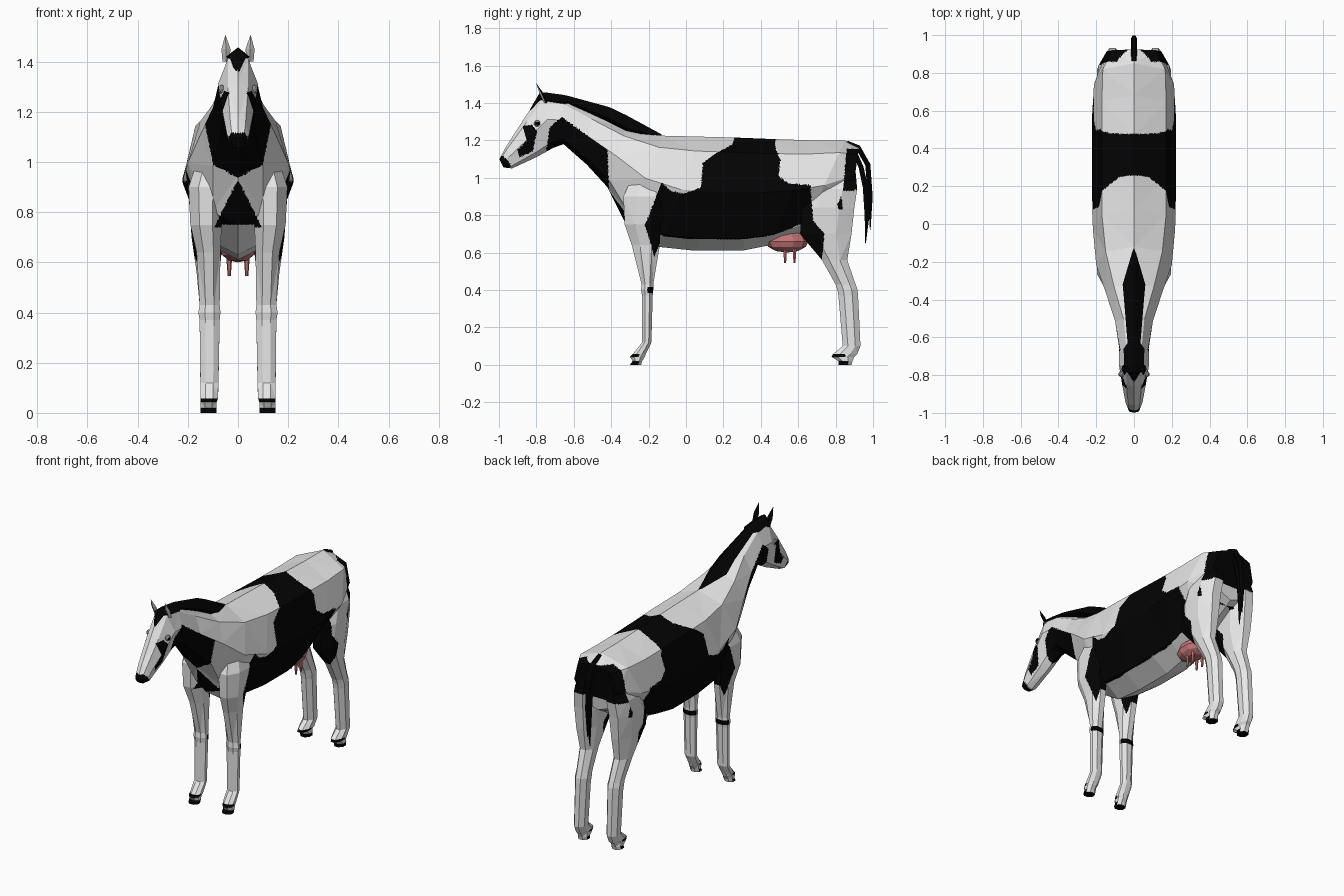
import bpy, bmesh, math
from mathutils import Vector


def material(name, rgb):
    m = bpy.data.materials.new(name)
    m.diffuse_color = (*rgb, 1)
    return m


WHITE = material("white_coat", (0.8, 0.8, 0.8))
BLACK = material("black_coat", (0.001, 0.001, 0.001))
PINK = material("udder_pink", (0.55, 0.18, 0.18))
GREY = material("eye_grey", (0.25, 0.25, 0.25))

# Black coat patches as side outlines (y, z)
PATCHES = [
    [(-.22, .745), (-.13, .975), (-.08, .93), (-.01, .915), (.08, .95), (.09, 1.08), (.15, 1.125),
     (.25, 1.18), (.28, 1.3), (.47, 1.3), (.48, 1.15), (.505, 1.1), (.495, 1.01), (.55, .97),
     (.665, .96), (.68, .77), (.74, .7), (.725, .54), (.59, .705), (.285, .67), (-.13, .675),
     (-.17, .575), (-.195, .67)],                                                     # flank
    [(.86, 1.155), (1, 1.155), (1, .94), (.84, .93), (.85, 1.05)],                    # rump
    [(.81, .86), (.83, .9), (.84, .83), (.815, .83)],                                 # thigh spot
    [(-.73, 1.27), (-.665, 1.325), (-.42, 1.15), (-.41, .9), (-.6, 1.0), (-.75, 1.12)],  # throat
    [(-.875, 1.275), (-.825, 1.285), (-.795, 1.25), (-.82, 1.14), (-.89, 1.11),
     (-.9, 1.15), (-.85, 1.2)],                                                       # cheek
    [(-1.05, 1.13), (-.975, 1.115), (-.94, 1.075), (-.94, 1.0), (-1.05, 1.0)],        # muzzle
]


def inside(y, z, poly):
    hit = False
    for (y1, z1), (y2, z2) in zip(poly, poly[1:] + poly[:1]):
        if (z1 > z) != (z2 > z) and y < (y2 - y1) * (z - z1) / (z2 - z1) + y1:
            hit = not hit
    return hit


def coat(c, n):
    if any(inside(c.y, c.z, p) for p in PATCHES):
        return 1
    # breast blaze
    return int(c.y < -.25 and .74 < c.z < .93 and abs(c.x) < .09 * (.93 - c.z) / .18)


def body_coat(c, n):
    # pale belly between the legs
    if abs(c.x) < .11 and c.z < .75 and -.33 < c.y < .72:
        return 0
    return coat(c, n)


def leg_coat(c, n):
    if n.y < .3 and (c.z < .02 or (.043 < c.z < .057 and (c.y < -.25 or .6 < c.y < .85))):
        return 1                                     # hooves
    if c.y < 0 and .385 < c.z < .415 and c.y > -.208:
        return 1                                     # knee band
    return coat(c, n)


def finish(bm, name, mats, rule=None, fine=0):
    bmesh.ops.recalc_face_normals(bm, faces=bm.faces)
    if fine:
        # Flat facets are split finely so patch borders come out crisp
        bmesh.ops.triangulate(bm, faces=bm.faces)
        for _ in range(8):
            long = [e for e in bm.edges if e.calc_length() > fine]
            if not long:
                break
            bmesh.ops.subdivide_edges(bm, edges=long, cuts=1)
            bmesh.ops.triangulate(bm, faces=[f for f in bm.faces if len(f.verts) > 3])
    bm.normal_update()
    if rule:
        for f in bm.faces:
            f.material_index = rule(f.calc_center_median(), f.normal)
    me = bpy.data.meshes.new(name)
    bm.to_mesh(me)
    bm.free()
    for m in mats:
        me.materials.append(m)
    ob = bpy.data.objects.new(name, me)
    bpy.context.collection.objects.link(ob)
    return ob


def loft(name, rings, mats, rule=None, fine=0):
    bm = bmesh.new()
    vs = [[bm.verts.new(p) for p in r] for r in rings]
    k = len(vs[0])
    for a, b in zip(vs, vs[1:]):
        for i in range(k):
            bm.faces.new((a[i], a[(i + 1) % k], b[(i + 1) % k], b[i]))
    bm.faces.new(vs[0])
    bm.faces.new(vs[-1])
    return finish(bm, name, mats, rule, fine)


# Head, neck and trunk: top y z, bottom y z, half widths at shoulder, middle, belly edge
BODY = [
    (-.998, 1.10, -.975, 1.055, .022, .028, .02),
    (-.96, 1.17, -.93, 1.05, .03, .045, .033),
    (-.86, 1.325, -.80, 1.11, .040, .066, .04),
    (-.775, 1.45, -.71, 1.16, .040, .08, .045),
    (-.66, 1.43, -.655, 1.18, .04, .078, .05),
    (-.50, 1.35, -.53, 1.07, .055, .10, .07),
    (-.32, 1.265, -.42, .95, .105, .148, .10),
    (-.12, 1.225, -.32, .75, .15, .20, .10),
    (.08, 1.22, -.14, .63, .17, .218, .125),
    (.27, 1.215, .05, .61, .17, .222, .13),
    (.47, 1.207, .30, .61, .17, .222, .13),
    (.68, 1.20, .45, .64, .17, .222, .12),
    (.85, 1.20, .62, .70, .165, .212, .10),
    (.925, 1.165, .88, .85, .115, .15, .09),
]


def body_ring(ty, tz, by, bz, w1, w2, w3):
    half = [(0, 0), (w1, .13), (w2, .48), (w3, .89), (0, 1)]
    pts = half + [(-x, f) for x, f in half[3:0:-1]]
    return [(x, ty + (by - ty) * f, tz + (bz - tz) * f) for x, f in pts]


loft("body", [body_ring(*r) for r in BODY], [WHITE, BLACK], body_coat, .014)

# Legs: z, front y, back y, inner x, outer x
FORELEG = [
    (1.04, -.27, -.12, .06, .15), (.90, -.335, -.09, .06, .197), (.75, -.328, -.135, .065, .19),
    (.64, -.29, -.14, .07, .165), (.43, -.237, -.175, .073, .153), (.40, -.24, -.175, .07, .158),
    (.37, -.235, -.178, .073, .153), (.12, -.235, -.185, .078, .15),
    (.057, -.285, -.215, .08, .15), (.043, -.30, -.22, .085, .15),
    (.02, -.285, -.235, .085, .15), (0, -.30, -.24, .085, .15),
]
HINDLEG = [
    (1.05, .72, .905, .04, .14), (.94, .66, .915, .04, .187), (.84, .62, .90, .05, .195),
    (.70, .61, .885, .06, .185), (.56, .727, .862, .073, .165), (.43, .80, .907, .073, .153),
    (.40, .81, .917, .07, .155), (.37, .815, .92, .073, .153), (.10, .838, .933, .078, .15),
    (.057, .785, .915, .08, .15), (.043, .778, .90, .085, .15), (.02, .815, .89, .085, .15),
    (0, .815, .885, .085, .15),
]


def leg_ring(s, z, y0, y1, x0, x1):
    r = 1 / math.cos(math.pi / 8)
    out = []
    for i in range(8):
        a = math.pi / 8 + i * math.pi / 4
        out.append((s * ((x0 + x1) / 2 + (x1 - x0) / 2 * r * math.cos(a)),
                    (y0 + y1) / 2 + (y1 - y0) / 2 * r * math.sin(a), z))
    return out


for s, side in ((1, "right"), (-1, "left")):
    loft(f"foreleg_{side}", [leg_ring(s, *r) for r in FORELEG], [WHITE, BLACK], leg_coat, .013)
    loft(f"hindleg_{side}", [leg_ring(s, *r) for r in HINDLEG], [WHITE, BLACK], leg_coat, .013)

    # Ear: leaf shape leaning forward, black at the back
    loft(f"ear_{side}", [[(s * (x + w * a), y + w * .6 * b, z)
                          for a, b in ((1, 0), (0, -1), (-1, 0), (0, 1))]
                         for x, y, z, w in ((.048, -.75, 1.40, .014), (.048, -.772, 1.45, .018),
                                            (.05, -.80, 1.505, .001))],
         [WHITE, BLACK], lambda c, n: int(n.y > 0))

    # Eye with a dark pupil on its outer cap
    bm = bmesh.new()
    bmesh.ops.create_icosphere(bm, subdivisions=2, radius=.018)
    bmesh.ops.translate(bm, verts=bm.verts, vec=(s * .064, -.795, 1.29))
    finish(bm, f"eye_{side}", [GREY, BLACK], lambda c, n: int(abs(n.x) > .75))

    # Teats
    for j, y in enumerate((.53, .58)):
        loft(f"teat_{side}_{j}", [[(s * .035 + r * math.cos(a), y + r * math.sin(a), z)
                                   for a in [i * math.pi / 3 for i in range(6)]]
                                  for z, r in ((.63, .012), (.58, .009), (.545, .006))], [PINK])

# Udder
bm = bmesh.new()
bmesh.ops.create_uvsphere(bm, u_segments=10, v_segments=6, radius=1)
for v in bm.verts:
    v.co = Vector((v.co.x * .078, .54 + v.co.y * .115, .66 + v.co.z * .06))
finish(bm, "udder", [PINK])

# Mane and forelock: y, ridge z, half width, depth
MANE = [(-.835, 1.365, .003, .01), (-.785, 1.45, .035, .025), (-.755, 1.457, .052, .04),
        (-.66, 1.444, .055, .04), (-.63, 1.438, .034, .03), (-.41, 1.378, .052, .06),
        (-.32, 1.335, .06, .07), (-.13, 1.232, .004, .01)]
loft("mane", [[(0, y, z), (w, y, z - d), (0, y, z - d - .03), (-w, y, z - d)]
              for y, z, w, d in MANE], [BLACK])

# Tail: two tapered strands, y z radius
STRANDS = {
    "tail_outer": [(.86, 1.185, .016), (.92, 1.162, .016), (.972, 1.07, .016), (.985, .9, .015),
                   (.985, .72, .002)],
    "tail_inner": [(.89, 1.16, .014), (.935, 1.06, .015), (.96, .95, .017), (.968, .8, .015),
                   (.96, .65, .002)],
}
for name, path in STRANDS.items():
    rings = []
    for i, (y, z, r) in enumerate(path):
        a, b = path[max(i - 1, 0)], path[min(i + 1, len(path) - 1)]
        d = Vector((b[0] - a[0], b[1] - a[1])).normalized()
        rings.append([(r * math.cos(t), y - d.y * r * math.sin(t), z + d.x * r * math.sin(t))
                      for t in [k * math.pi / 3 for k in range(6)]])
    loft(name, rings, [BLACK])
